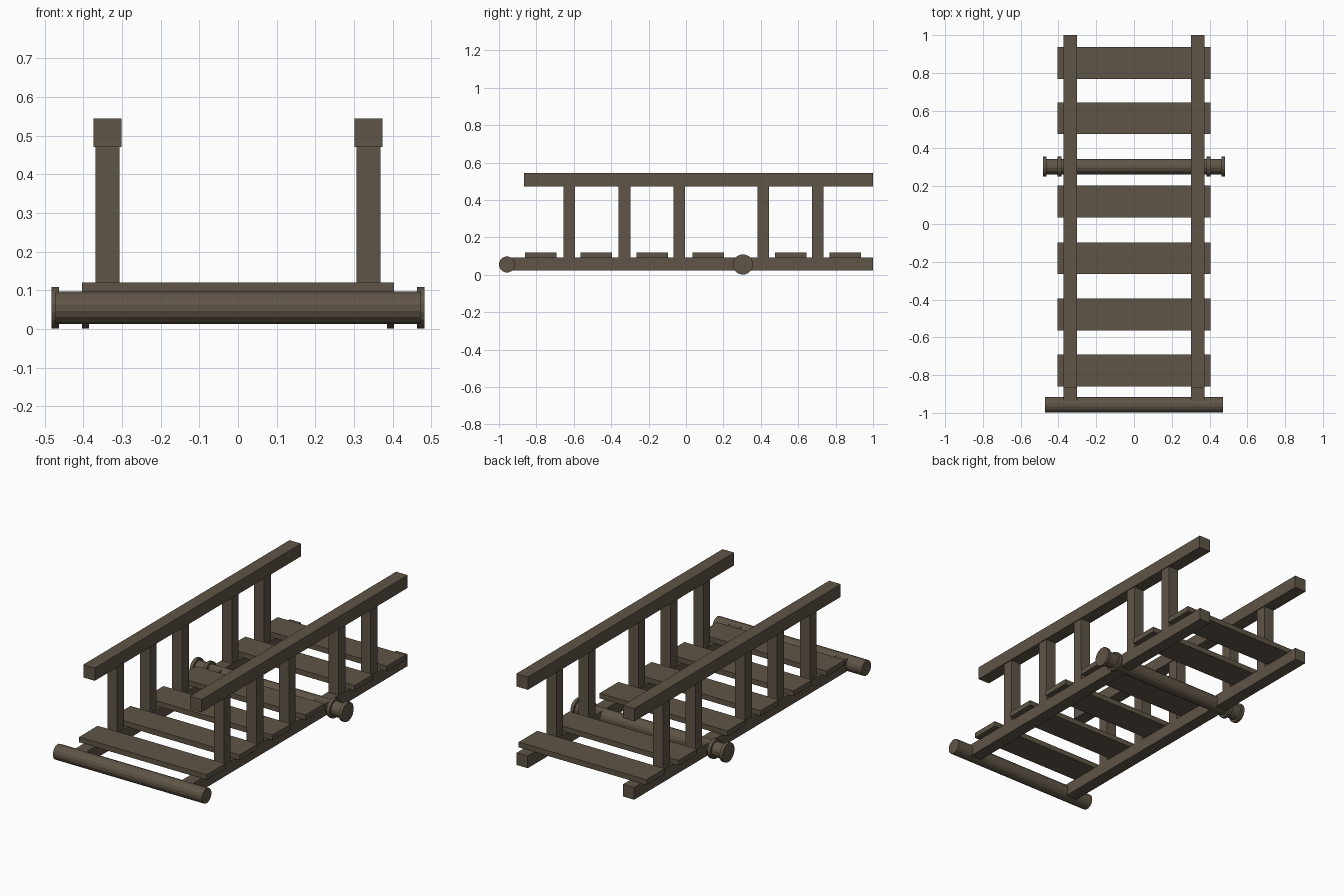
import bpy, bmesh
from math import pi
from mathutils import Matrix, Vector

if "Cube" in bpy.data.objects:
    bpy.data.objects.remove(bpy.data.objects["Cube"])

SIDES = 16


def finish(name, bm):
    mesh = bpy.data.meshes.new(name)
    bm.to_mesh(mesh)
    bm.free()
    obj = bpy.data.objects.new(name, mesh)
    bpy.context.collection.objects.link(obj)
    mat = bpy.data.materials.get("wood") or bpy.data.materials.new("wood")
    mat.diffuse_color = (0.115, 0.09, 0.063, 1)
    mat.use_nodes = True
    mat.node_tree.nodes["Principled BSDF"].inputs["Base Color"].default_value = mat.diffuse_color
    mesh.materials.append(mat)
    return obj


def box(name, x, y, z):
    """Box from (min, max) ranges."""
    size = Vector((x[1] - x[0], y[1] - y[0], z[1] - z[0]))
    mid = Vector((sum(x), sum(y), sum(z))) / 2
    bm = bmesh.new()
    bmesh.ops.create_cube(bm, size=1, matrix=Matrix.Translation(mid) @ Matrix.Diagonal((*size, 1)))
    return finish(name, bm)


def lathe_x(name, profile, y, z):
    """Turned part around the x axis; profile is (x, radius) pairs."""
    bm = bmesh.new()
    rings = []
    for x, r in profile:
        ring = []
        for i in range(SIDES):
            d = Matrix.Rotation(2 * pi * (i + 0.5) / SIDES, 3, 'X') @ Vector((0, r, 0))
            ring.append(bm.verts.new((x, y + d.y, z + d.z)))
        rings.append(ring)
    for a, b in zip(rings, rings[1:]):
        for i in range(SIDES):
            j = (i + 1) % SIDES
            bm.faces.new((a[i], a[j], b[j], b[i]))
    bm.faces.new(rings[0])
    bm.faces.new(rings[-1])
    bmesh.ops.recalc_face_normals(bm, faces=bm.faces)
    return finish(name, bm)


# Side frames: bottom rail, hand rail and posts on each side
for side, s in (("left", -1), ("right", 1)):
    def span(a, b):
        return tuple(sorted((s * a, s * b)))
    box(f"{side}_bottom_rail", span(0.302, 0.372), (-0.955, 1.0), (0.022, 0.092))
    box(f"{side}_hand_rail", span(0.301, 0.374), (-0.865, 1.0), (0.471, 0.544))
    for i, y in enumerate((-0.624, -0.329, -0.037, 0.412, 0.704)):
        box(f"{side}_post_{i + 1}", span(0.306, 0.369), (y - 0.031, y + 0.031), (0.085, 0.48))

# Deck planks
for i, y in enumerate((-0.776, -0.479, -0.181, 0.119, 0.56, 0.852)):
    box(f"plank_{i + 1}", (-0.404, 0.404), (y - 0.084, y + 0.084), (0.09, 0.12))

# Front crossbar
lathe_x("front_crossbar", [(-0.472, 0.043), (0.472, 0.043)], -0.957, 0.055)

# Rear axle with a pair of collars at each end
R, C = 0.042, 0.0545
half = [(0.385, R), (0.385, C), (0.404, C), (0.404, R), (0.463, R), (0.463, C), (0.482, C)]
lathe_x("rear_axle", [(-x, r) for x, r in reversed(half)] + half, 0.304, 0.055)
